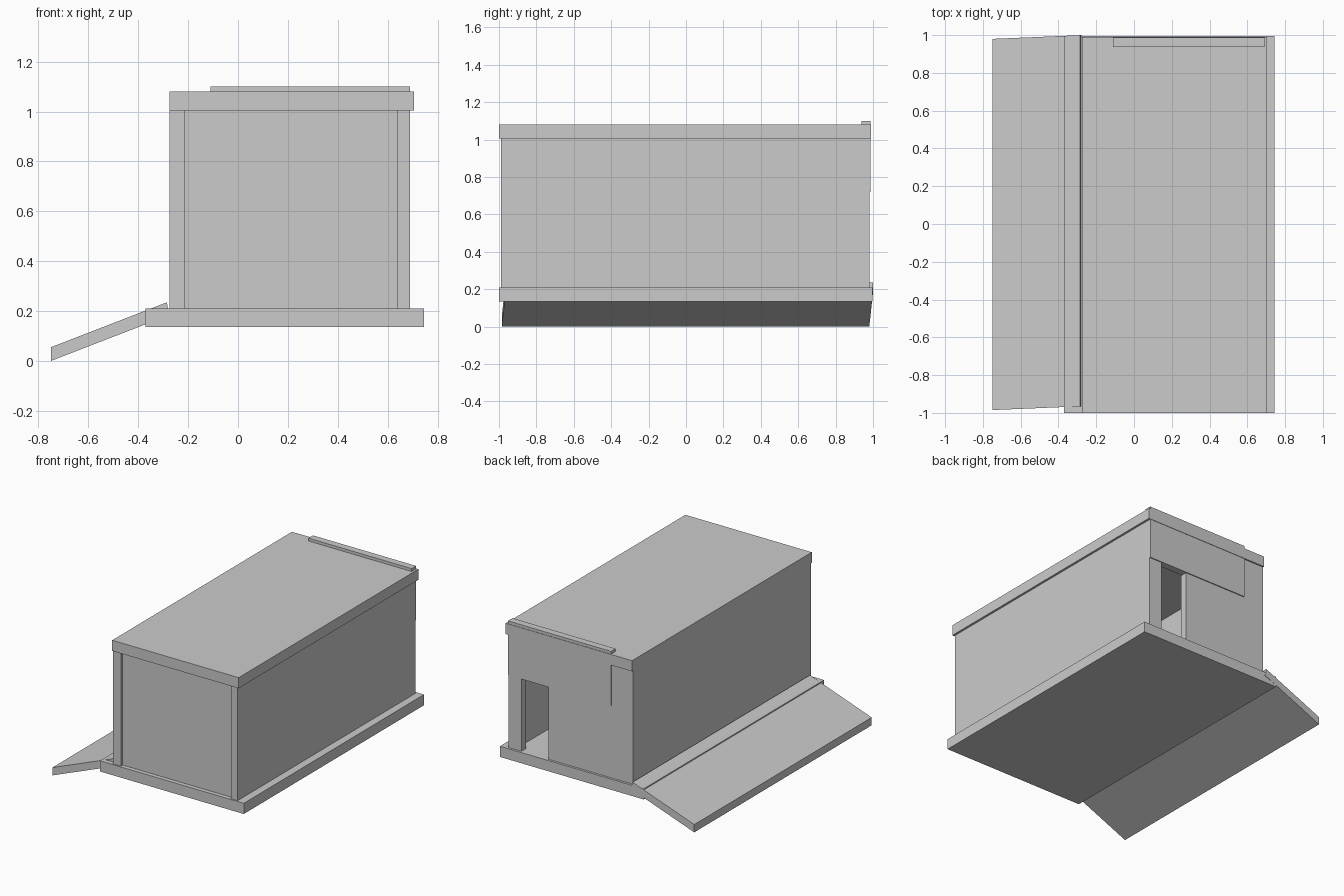
import bpy
import bmesh

if "Cube" in bpy.data.objects:
    bpy.data.objects.remove(bpy.data.objects["Cube"])


def add_object(name, bm):
    bmesh.ops.recalc_face_normals(bm, faces=bm.faces)
    mesh = bpy.data.meshes.new(name)
    bm.to_mesh(mesh)
    bm.free()
    obj = bpy.data.objects.new(name, mesh)
    bpy.context.collection.objects.link(obj)
    return obj


def box(name, xs, ys, zs):
    bm = bmesh.new()
    bmesh.ops.create_cube(bm, size=1)
    for v in bm.verts:
        for axis, (lo, hi) in enumerate((xs, ys, zs)):
            v.co[axis] = hi if v.co[axis] > 0 else lo
    return add_object(name, bm)


FLOOR, CEILING = 0.21, 1.005
WALL_Z = (FLOOR, CEILING)

# Floor and roof slabs
box("floor_slab", (-0.37, 0.745), (-1.0, 0.996), (0.135, FLOOR))
box("roof_slab", (-0.275, 0.705), (-1.0, 0.99), (CEILING, 1.08))

# Side walls, whose front ends frame the recessed front panel
box("left_wall", (-0.275, -0.215), (-0.99, 0.98), WALL_Z)
box("right_wall", (0.64, 0.69), (-0.99, 0.98), WALL_Z)
box("front_wall", (-0.215, 0.64), (-0.97, -0.92), WALL_Z)

# Back wall with doorway; the lintel pokes through the roof
box("back_wall", (-0.215, 0.38), (0.93, 0.98), WALL_Z)
box("door_post", (0.59, 0.64), (0.93, 0.98), WALL_Z)
box("door_lintel", (-0.11, 0.69), (0.937, 0.987), (0.72, 1.10))

# Ramp: sloped profile, swept along y and slightly skewed
profile = [(-0.75, 0.0), (-0.75, 0.055), (-0.285, 0.235), (-0.277, 0.183)]
bm = bmesh.new()
face = bm.faces.new([bm.verts.new((x, -0.985 + (x + 0.75) * 0.042, z)) for x, z in profile])
swept = bmesh.ops.extrude_face_region(bm, geom=[face])["geom"]
bmesh.ops.translate(bm, vec=(0, 1.965, 0),
                    verts=[g for g in swept if isinstance(g, bmesh.types.BMVert)])
add_object("entry_ramp", bm)
